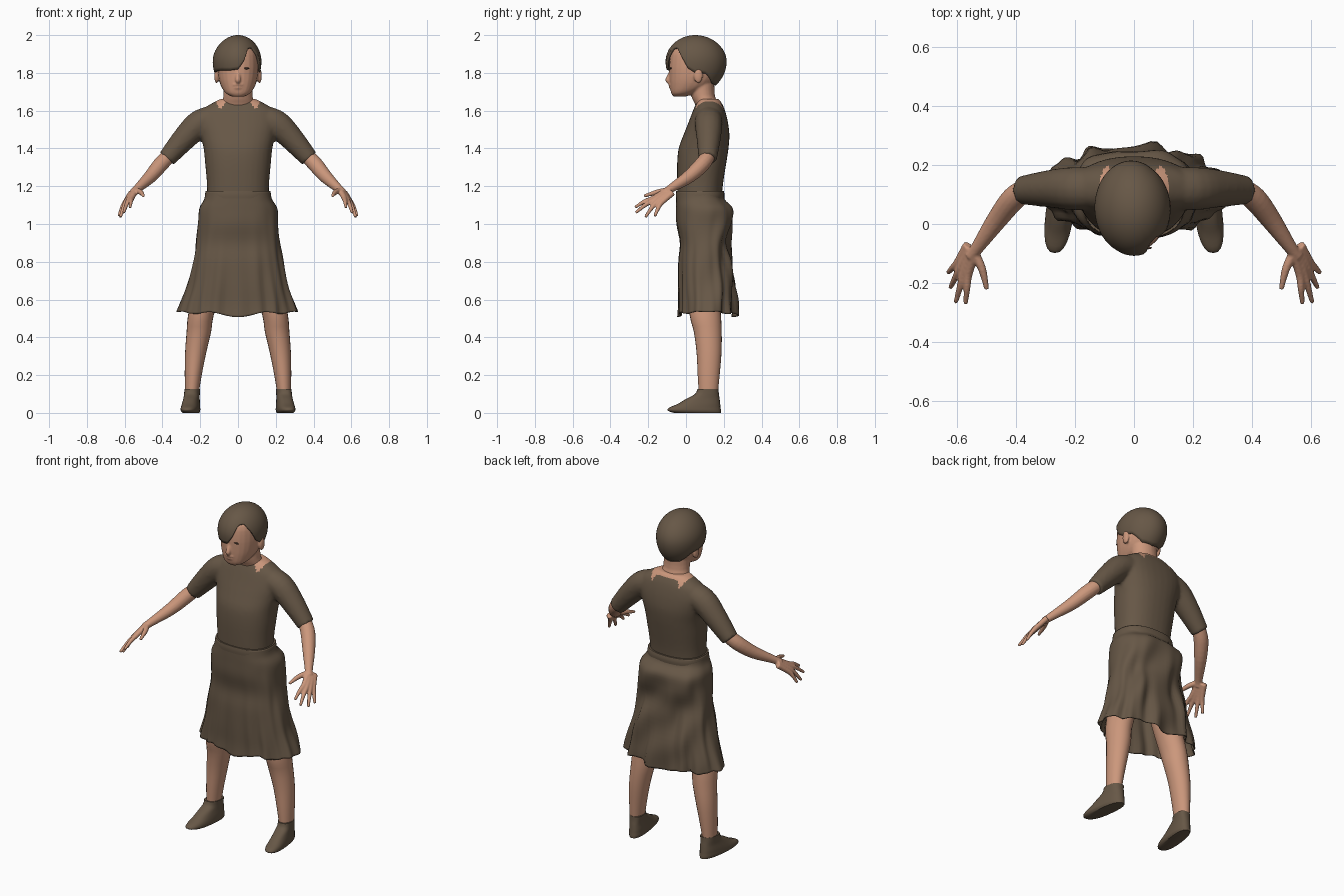
import bpy, bmesh, math
from mathutils import Vector, Matrix

if "Cube" in bpy.data.objects:
    bpy.data.objects.remove(bpy.data.objects["Cube"])


def material(name, rgb):
    m = bpy.data.materials.new(name)
    m.diffuse_color = (*rgb, 1)
    m.use_nodes = True
    m.node_tree.nodes["Principled BSDF"].inputs["Base Color"].default_value = m.diffuse_color
    return m


CLOTH = material("brown cloth", (0.135, 0.096, 0.062))
SKIN = material("skin", (0.60, 0.31, 0.20))
DARK = material("dark eye", (0.08, 0.045, 0.03))


def smooth_rows(rows, k):
    """Catmull-Rom subdivision of rows of numbers."""
    out = []
    for i in range(len(rows) - 1):
        a, b, c, d = rows[max(i - 1, 0)], rows[i], rows[i + 1], rows[min(i + 2, len(rows) - 1)]
        for j in range(k):
            t = j / k
            out.append([0.5 * (2 * q + (r - p) * t + (2 * p - 5 * q + 4 * r - s) * t * t
                               + (3 * q - p - 3 * r + s) * t ** 3) for p, q, r, s in zip(a, b, c, d)])
    return out + [list(rows[-1])]


def finish(bm, name, mat):
    bmesh.ops.recalc_face_normals(bm, faces=bm.faces)
    me = bpy.data.meshes.new(name)
    bm.to_mesh(me)
    bm.free()
    me.materials.append(mat)
    ob = bpy.data.objects.new(name, me)
    bpy.context.collection.objects.link(ob)
    return ob


def skin_rings(name, rings, mat, caps=True):
    bm = bmesh.new()
    vs = [[bm.verts.new(p) for p in ring] for ring in rings]
    n = len(vs[0])
    for a, b in zip(vs, vs[1:]):
        for i in range(n):
            bm.faces.new((a[i], a[(i + 1) % n], b[(i + 1) % n], b[i]))
    if caps:
        bm.faces.new(vs[0])
        bm.faces.new(vs[-1])
    return finish(bm, name, mat)


def sgn_pow(v, e):
    return math.copysign(abs(v) ** e, v)


def loft(name, rows, mat, n=24, k=3, power=2.0, warp=None, caps=True):
    """Stacked rings; each row is z, centre x, centre y, half width, half depth."""
    rings = []
    for z, cx, cy, rx, ry in smooth_rows(rows, k):
        ring = []
        for i in range(n):
            a = 2 * math.pi * i / n
            p = Vector((cx + rx * sgn_pow(math.cos(a), 2 / power), cy + ry * sgn_pow(math.sin(a), 2 / power), z))
            ring.append(warp(p, a) if warp else p)
        rings.append(ring)
    return skin_rings(name, rings, mat, caps)


def tube(name, path, mat, n=16, k=4):
    """Round limb along points x, y, z, radius."""
    pts = smooth_rows(path, k)
    rings = []
    for i, (x, y, z, r) in enumerate(pts):
        d = Vector(pts[min(i + 1, len(pts) - 1)][:3]) - Vector(pts[max(i - 1, 0)][:3])
        q = d.to_track_quat('Z', 'Y')
        rings.append([Vector((x, y, z)) + q @ Vector((r * math.cos(t), r * math.sin(t), 0))
                      for t in (2 * math.pi * j / n for j in range(n))])
    return skin_rings(name, rings, mat)


def ball(name, c, r, mat):
    bm = bmesh.new()
    bmesh.ops.create_uvsphere(bm, u_segments=16, v_segments=10, radius=1,
                              matrix=Matrix.Translation(c) @ Matrix.Diagonal((*r, 1)))
    return finish(bm, name, mat)


def activate(obs):
    bpy.ops.object.select_all(action='DESELECT')
    for o in obs:
        o.select_set(True)
    bpy.context.view_layer.objects.active = obs[0]


def shade(ob, deg=50):
    activate([ob])
    bpy.ops.object.shade_smooth_by_angle(angle=math.radians(deg))


def fuse(name, obs, voxel, mat, iters=3):
    """Merge overlapping parts into one smooth skin."""
    activate(obs)
    bpy.ops.object.join()
    ob = bpy.context.object
    ob.name = name
    m = ob.modifiers.new("remesh", 'REMESH')
    m.mode, m.voxel_size = 'VOXEL', voxel
    s = ob.modifiers.new("smooth", 'SMOOTH')
    s.factor, s.iterations = 0.5, iters
    for mod in ("remesh", "smooth"):
        bpy.ops.object.modifier_apply(modifier=mod)
    ob.data.materials.clear()
    ob.data.materials.append(mat)
    shade(ob, 70)
    return ob


# Head with neck, nose, lips and ears
parts = [
    loft("head", [(1.674, 0, -.035, .03, .03), (1.692, 0, -.015, .065, .063), (1.73, 0, .02, .09, .105),
                  (1.78, 0, .04, .105, .128), (1.85, 0, .05, .11, .138), (1.92, 0, .05, .10, .125),
                  (1.97, 0, .05, .055, .075)], SKIN, power=2.25),
    loft("neck", [(1.56, 0, .12, .10, .06), (1.62, 0, .115, .09, .062), (1.68, 0, .09, .077, .063),
                  (1.76, 0, .085, .078, .065)], SKIN),
    tube("nose", [(0, -.078, 1.815, .008), (0, -.09, 1.78, .012), (0, -.096, 1.76, .014), (0, -.085, 1.75, .01)], SKIN),
    ball("upper_lip", (0, -.083, 1.737, ), (.026, .011, .006), SKIN),
    ball("lower_lip", (0, -.080, 1.722), (.022, .011, .006), SKIN)]
for s in (1, -1):
    parts.append(ball("ear", (s * .113, .065, 1.785), (.013, .024, .04), SKIN))
fuse("head", parts, .006, SKIN)
for s, side in ((1, "right"), (-1, "left")):
    shade(ball(side + "_eye", (s * .044, -.081, 1.824), (.017, .005, .005), DARK))

# Hair: a cap whose lower edge follows an outline around the head (direction, reach in degrees)
OUTLINE = [(-180, 110), (-160, 108), (-135, 106), (-110, 106), (-90, 104), (-76, 90), (-62, 60), (-46, 57),
           (-30, 76), (-15, 102), (0, 111), (22, 112), (50, 134), (90, 139), (130, 134), (158, 112), (180, 110)]


def reach(deg):
    for (a, p), (b, q) in zip(OUTLINE, OUTLINE[1:]):
        if a <= deg <= b:
            return math.radians(p + (q - p) * (deg - a) / (b - a))


rings = []
for j in range(19):
    ring = []
    for i in range(72):
        d = -180 + 5 * i
        a, t = math.radians(d), reach(d) * max(j, .1) / 18
        bulge = 1 + .09 * max(0, -math.cos(a + .5)) * math.sin(t) ** 2
        rz = .14 if t < math.pi / 2 else .17
        ring.append(Vector((.124 * bulge * math.cos(a) * math.sin(t), .05 + .158 * bulge * math.sin(a) * math.sin(t),
                            1.86 + rz * math.cos(t))))
    rings.append(ring)
hair = skin_rings("hair", rings, CLOTH, caps=False)
bm = bmesh.new()
bm.from_mesh(hair.data)
bmesh.ops.holes_fill(bm, edges=[e for e in bm.edges if e.is_boundary and e.verts[0].co.z > 1.99])
bmesh.ops.recalc_face_normals(bm, faces=bm.faces)
bm.to_mesh(hair.data)
bm.free()
shade(hair)
m = hair.modifiers.new("thickness", 'SOLIDIFY')
m.thickness, m.offset = .014, -1

# Shirt: torso and sleeves in one piece
parts = [loft("torso", [(1.14, 0, .072, .163, .117), (1.22, 0, .075, .165, .122), (1.32, 0, .083, .174, .130),
                        (1.40, 0, .093, .182, .132), (1.47, 0, .108, .197, .122), (1.54, 0, .118, .212, .104),
                        (1.60, 0, .122, .195, .085), (1.635, 0, .122, .145, .070), (1.662, 0, .12, .095, .055)],
              CLOTH, n=32, power=2.3)]
for s in (1, -1):
    parts.append(tube("sleeve", [(s * .09, .12, 1.56, .07), (s * .195, .12, 1.535, .074), (s * .28, .12, 1.457, .065),
                                 (s * .378, .115, 1.345, .049)], CLOTH))
shirt = fuse("shirt", parts, .01, CLOTH, 4)
# Bare skin in pointed notches beside the collar
shirt.data.materials.append(SKIN)
for f in shirt.data.polygons:
    x, y, z = f.center
    if abs(abs(x) - .092) < (z - 1.605) * .6 or (z > 1.645 and abs(x) < .1):
        f.material_index = 1

# Forearms and hands
FINGERS = [((.562, -.170, 1.138), (.572, -.270, 1.088)), ((.577, -.163, 1.130), (.605, -.266, 1.06)),
           ((.590, -.150, 1.120), (.623, -.215, 1.036)), ((.598, -.130, 1.113), (.631, -.165, 1.042))]
for s, side in ((1, "right"), (-1, "left")):
    parts = [tube("forearm", [(s * .365, .118, 1.362, .038), (s * .41, .085, 1.315, .041), (s * .465, .015, 1.25, .035),
                              (s * .535, -.085, 1.185, .022), (s * .555, -.11, 1.165, .022)], SKIN)]
    for i, (k, t) in enumerate(FINGERS):
        w = (.540 + .008 * i, -.095 + .008 * i, 1.183 - .006 * i)
        parts.append(tube("finger", [(s * w[0], w[1], w[2], .017), (s * k[0], k[1], k[2], .0145),
                                     (s * (k[0] + t[0]) / 2, (k[1] + t[1]) / 2, (k[2] + t[2]) / 2 + .006, .0115),
                                     (s * t[0], t[1], t[2], .008)], SKIN, n=10))
    parts.append(tube("thumb", [(s * .54, -.10, 1.178, .016), (s * .515, -.155, 1.168, .014),
                                (s * .50, -.222, 1.148, .008)], SKIN, n=10))
    fuse(side + "_arm", parts, .005, SKIN, 2)


# Skirt with folds that deepen towards the hem and flared side corners
def folds(p, a):
    t = min(1, max(0, (1.17 - p.z) / .65))
    c, s = math.cos(a), math.sin(a)
    back = .5 + .5 * s
    w = t * (.003 + .012 * back) * math.sin(11 * a + 5 * t) + t * t * .008 * math.sin(19 * a)
    w += .012 * back * math.sin(math.pi * t) * math.sin(5 * a + 14 * t)
    flare = .035 * t ** 5 * abs(c) ** 6
    return Vector((p.x + c * (w * .6 + flare), p.y + s * w, p.z + t ** 6 * (.018 * abs(c) + .01 * s * math.sin(7 * a))))


skirt = loft("skirt", [(1.172, 0, .074, .172, .125), (1.13, 0, .076, .18, .128), (1.08, 0, .098, .207, .150),
                       (1.0, 0, .098, .212, .148), (.90, 0, .096, .222, .128), (.80, 0, .10, .236, .140),
                       (.68, 0, .108, .255, .148), (.58, 0, .112, .276, .148), (.517, 0, .112, .283, .150)],
             CLOTH, n=96, k=4, power=2.5, warp=folds, caps=False)
m = skirt.modifiers.new("thickness", 'SOLIDIFY')
m.thickness, m.offset = .005, -1
shade(skirt)
# Waistband
band = loft("waistband", [(1.135, 0, .075, .176, .128), (1.155, 0, .075, .175, .129), (1.175, 0, .074, .171, .126)],
            CLOTH, n=48, power=2.4)
shade(band)

# Legs and shoes
def toe_out(p, a):
    p.x += .12 * (.1 - p.y)
    return p


for name, mat, rows, power, warp in (
        ("legs", SKIN, [(.10, .244, .118, .036, .05), (.2, .237, .12, .045, .058), (.32, .224, .122, .056, .066),
                        (.43, .207, .115, .065, .074), (.52, .196, .102, .068, .083), (.70, .15, .09, .08, .085),
                        (.95, .095, .085, .09, .09)], 2.0, None),
        ("shoes", CLOTH, [(0, .245, .06, .040, .125), (.012, .245, .044, .047, .141), (.028, .245, .047, .047, .136),
                          (.048, .245, .069, .045, .112), (.075, .245, .09, .041, .088), (.10, .245, .111, .040, .063),
                          (.126, .244, .116, .041, .056)], 2.5, toe_out)):
    ob = loft(name, rows, mat, power=power, warp=warp)
    ob.modifiers.new("mirror", 'MIRROR').use_clip = False
    shade(ob)
